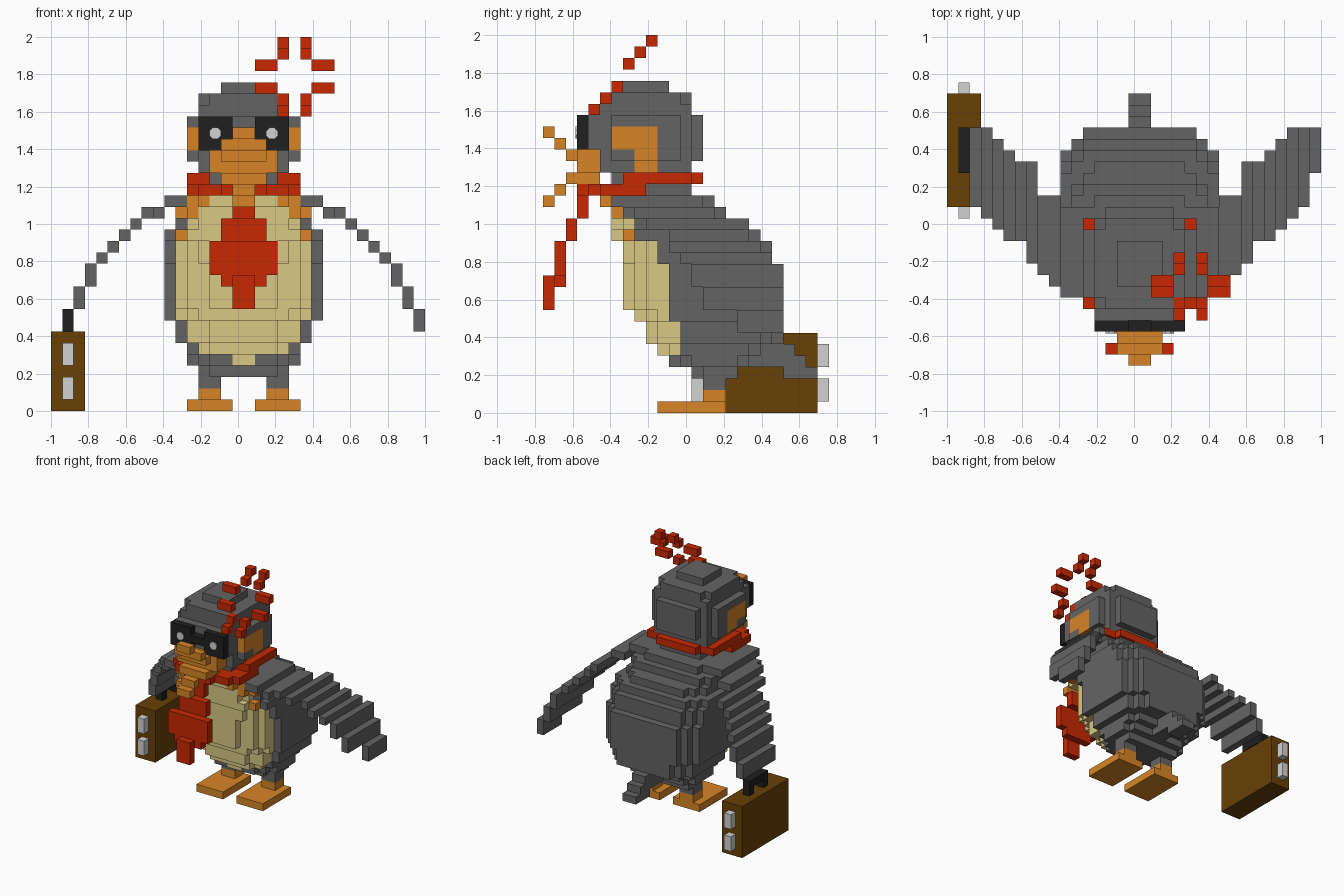
import bpy
import bmesh

U = 2 / 33                      # edge length of one block
MID = 17                        # block column the bird is symmetric about

if "Cube" in bpy.data.objects:
    bpy.data.objects.remove(bpy.data.objects["Cube"], do_unlink=True)


def material(name, rgb):
    m = bpy.data.materials.new(name)
    m.use_nodes = True
    m.diffuse_color = (*rgb, 1)
    m.node_tree.nodes["Principled BSDF"].inputs["Base Color"].default_value = (*rgb, 1)
    return m


GREY = material("slate grey", (0.127, 0.127, 0.127))
ORANGE = material("orange", (0.68, 0.235, 0.02))
CREAM = material("cream", (0.69, 0.58, 0.23))
RED = material("red", (0.57, 0.022, 0.001))
BROWN = material("leather brown", (0.14, 0.052, 0.002))
BLACK = material("black", (0.014, 0.014, 0.014))
SILVER = material("silver", (0.65, 0.65, 0.65))


def box(i0, i1, j0, j1, k0, k1):
    """Set of block cells filling a box (upper bounds excluded)."""
    return {(i, j, k) for i in range(i0, i1) for j in range(j0, j1) for k in range(k0, k1)}


def centred(half, j0, j1, k0, k1):
    return box(MID - half, MID + half, j0, j1, k0, k1)


def mirrored(cells):
    return {(2 * MID - 1 - i, j, k) for i, j, k in cells}


def blocks(name, cells, *mats, rule=lambda c: 0):
    """Build the outer skin of a set of cells as one object."""
    bm = bmesh.new()
    verts = {}

    def corner(p):
        if p not in verts:
            verts[p] = bm.verts.new((p[0] * U - 1, (p[1] - 12.5) * U, p[2] * U))
        return verts[p]

    for c in cells:
        for axis in range(3):
            for side in (0, 1):
                n = list(c)
                n[axis] += 2 * side - 1
                if tuple(n) in cells:
                    continue
                ring = []
                for a, b in ((0, 0), (1, 0), (1, 1), (0, 1)):
                    p = list(c)
                    p[axis] += side
                    p[(axis + 1) % 3] += a
                    p[(axis + 2) % 3] += b
                    ring.append(corner(tuple(p)))
                face = bm.faces.new(ring if side else ring[::-1])
                face.material_index = rule(c)
    me = bpy.data.meshes.new(name)
    bm.to_mesh(me)
    bm.free()
    for m in mats:
        me.materials.append(m)
    ob = bpy.data.objects.new(name, me)
    bpy.context.collection.objects.link(ob)
    return ob


# Body: rounded layers from the bottom up (half width, front, back)
layers = [(4, 13, 17), (5, 11, 18), (5, 10, 19), (6, 9, 21), (6, 9, 21), (7, 8, 21)]
layers += [(7, 7, 21)] * 4 + [(7, 7, 20)] * 2
layers += [(7, 6, 19), (6, 6, 18), (6, 6, 16), (5, 5, 15)]
body = set()
for k, (half, front, back) in enumerate(layers, 3):
    mid, depth = (front + back) / 2, (back - front) / 2
    for c in centred(half, front, back, k, k + 1):
        dx, dy = abs(c[0] + 0.5 - MID) / half, (c[1] + 0.5 - mid) / depth
        n = 4 if k >= 15 else 2.5 if dy < 0 else 3.5
        if dx ** n + abs(dy) ** n <= 1:
            body.add(c)


def body_colour(c):
    """Cream oval belly with orange shoulders, on the front only."""
    i, j, k = c
    dx, dz = abs(i + 0.5 - MID), k - 10.25
    depth = 8 if k >= 15 else 10 if k >= 13 else 11 if k >= 9 else 12
    if j >= depth or dx > 6:
        return 0
    if (dx / 6.2) ** 2 + (dz / (6.4 if dz < 0 else 8.5)) ** 2 <= 1:
        return 1
    return 2 if k >= 15 else 0


blocks("body", body, GREY, CREAM, ORANGE, rule=body_colour)
blocks("tail", centred(1, 17, 22, 5, 6) | centred(1, 17, 23, 4, 5) | centred(1, 21, 24, 3, 4), GREY)

# Legs and feet
foot = box(12, 16, 10, 16, 0, 1) | box(13, 15, 14, 16, 1, 2)
leg = box(13, 15, 14, 16, 2, 4)
for side, flip in (("right", set), ("left", mirrored)):
    blocks(side + "_foot", flip(foot), ORANGE)
    blocks(side + "_leg", flip(leg), GREY)

# Wings: thin slabs stepping out, back and down (column, front, back, bottom, top)
steps = [(22, 6, 14, 18, 19), (23, 6, 14, 18, 19), (24, 7, 15, 17, 18), (25, 8, 15, 17, 18),
         (26, 9, 18, 16, 17), (27, 11, 18, 15, 16), (28, 11, 19, 14, 15),
         (29, 12, 20, 13, 14), (30, 13, 21, 11, 13), (31, 14, 21, 9, 11)]
wing = set()
for i, *span in steps:
    wing |= box(i, i + 1, *span)
blocks("left_wing", wing | box(32, 33, 17, 21, 7, 9), GREY)
blocks("right_wing", mirrored(wing), GREY)

# Head and neck, with orange cheek patches on the sides
head = centred(4, 5, 13, 21, 28) | centred(5, 6, 12, 22, 26)
head |= centred(4, 4, 5, 23, 26) | centred(3, 13, 14, 22, 26) | centred(2, 7, 11, 28, 29)
head -= {c for c in centred(4, 5, 13, 27, 28) if abs(c[0] + 0.5 - MID) > 3 and c[1] in (5, 12)}


def head_colour(c):
    i, j, k = c
    if abs(i + 0.5 - MID) < 3:
        return 0
    return int((6 <= j < 10 and k in (23, 24)) or (8 <= j < 10 and k in (21, 22)))


blocks("head", head, GREY, ORANGE, rule=head_colour)
blocks("neck", centred(3, 6, 13, 19, 21), GREY)

# Open beak curling up and down at the tips
upper = centred(2, 2, 4, 22, 23) | centred(2, 1, 2, 23, 24) | centred(1, 0, 1, 24, 25)
lower = centred(2, 2, 5, 20, 21) | centred(1, 1, 2, 19, 20) | centred(1, 0, 1, 18, 19)
blocks("beak", upper | lower | centred(3, 3, 5, 21, 23), ORANGE)

# Glasses with a bridge and a round glint on each lens
lens = box(13, 16, 3, 4, 23, 26)
blocks("glasses", lens | mirrored(lens) | centred(1, 3, 4, 24, 25), BLACK)
for side, i in (("right", 14.5), ("left", 19.5)):
    bpy.ops.mesh.primitive_cylinder_add(
        vertices=8, radius=U * 0.56, depth=0.009, rotation=(1.5708, 0.3927, 0),
        location=(i * U - 1, (3 - 12.5) * U - 0.004, 24.5 * U))
    glint = bpy.context.object
    glint.name = side + "_lens_glint"
    glint.data.materials.append(SILVER)

# Scarf collar and hanging tie
collar = centred(5, 7, 13, 20, 21) | centred(3, 13, 14, 20, 21)
collar |= centred(5, 5, 9, 19, 20) | centred(4, 4, 5, 19, 20) | centred(2, 3, 4, 19, 20)
blocks("collar", collar, RED)
tie = centred(1, 3, 4, 17, 20) | centred(2, 2, 3, 15, 17) | centred(3, 1, 2, 12, 15)
blocks("tie", tie | centred(2, 1, 2, 11, 12) | centred(1, 0, 1, 9, 12), RED)

# Flower: eight petals on a plane leaning back
petals = set()
for k, columns in ((26, (20, 22)), (27, (20, 22)), (28, (18, 19, 23, 24)),
                   (30, (18, 19, 23, 24)), (31, (20, 22)), (32, (20, 22))):
    j = k - 22 if k < 29 else k - 23
    petals |= {(i, j, k) for i in columns}
blocks("flower", petals, RED)

# Suitcase with handle and latches at both ends
blocks("suitcase", box(0, 3, 14, 24, 0, 7), BROWN)
blocks("suitcase_handle", box(1, 2, 17, 21, 7, 9) - box(1, 2, 18, 20, 7, 8), BLACK)
for name, j in (("front", 13), ("back", 24)):
    blocks(name + "_latches", box(1, 2, j, j + 1, 1, 3) | box(1, 2, j, j + 1, 4, 6), SILVER)
